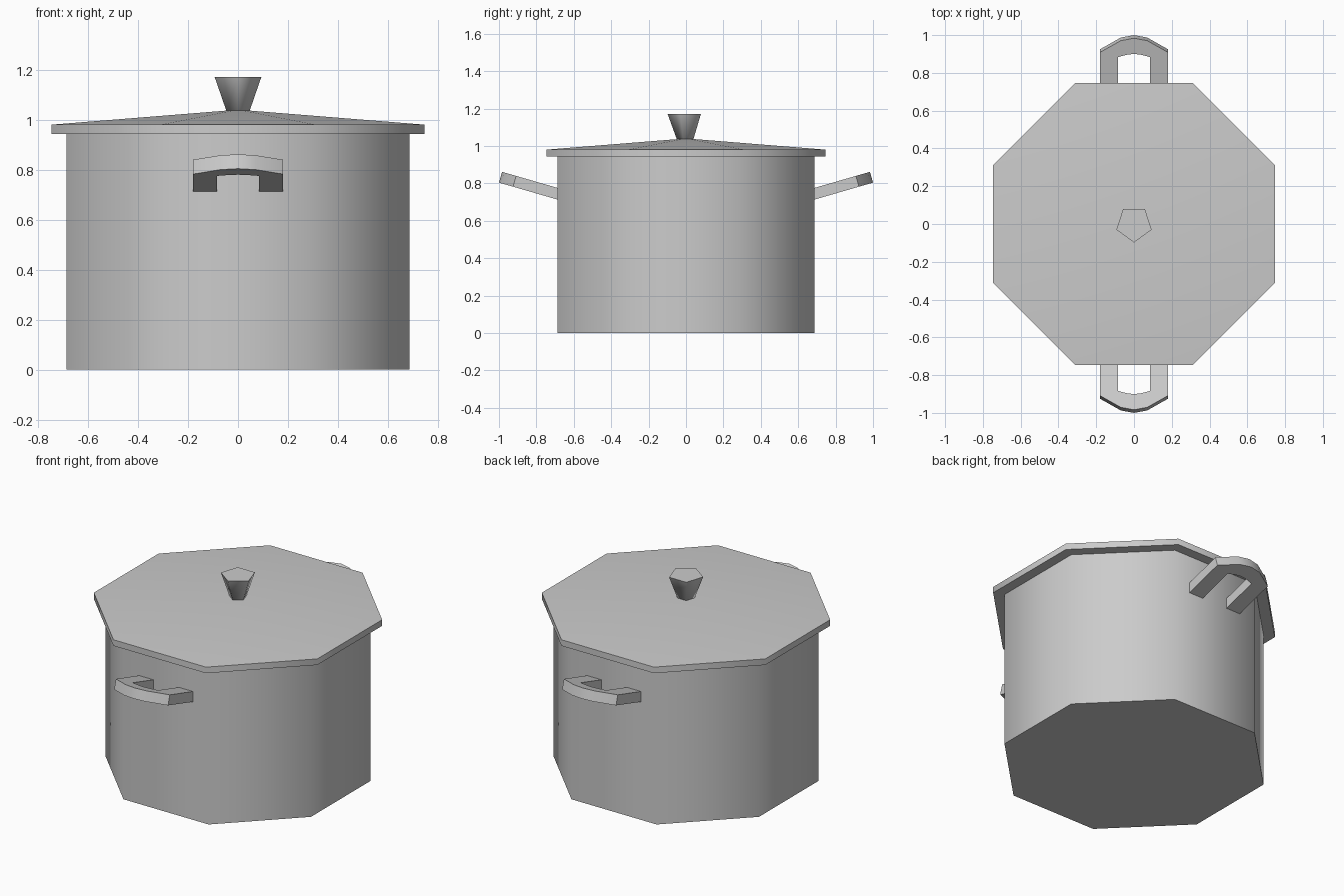
import bpy, bmesh, math

if "Cube" in bpy.data.objects:
    bpy.data.objects.remove(bpy.data.objects["Cube"])


def finish(name, bm, angle):
    bmesh.ops.recalc_face_normals(bm, faces=bm.faces)
    for f in bm.faces:
        f.smooth = True
    me = bpy.data.meshes.new(name)
    bm.to_mesh(me)
    bm.free()
    me.set_sharp_from_angle(angle=math.radians(angle))
    ob = bpy.data.objects.new(name, me)
    bpy.context.collection.objects.link(ob)
    return ob


def prism(name, sides, phase, profile, angle, apex=None):
    """Stack of (radius, z) rings, capped below and capped or pointed above."""
    bm = bmesh.new()
    rings = []
    for r, z in profile:
        rings.append([bm.verts.new((r * math.cos(phase + 2 * math.pi * i / sides),
                                    r * math.sin(phase + 2 * math.pi * i / sides), z))
                      for i in range(sides)])
    for a, b in zip(rings, rings[1:]):
        for i in range(sides):
            j = (i + 1) % sides
            bm.faces.new((a[i], a[j], b[j], b[i]))
    bm.faces.new(rings[0])
    if apex is None:
        bm.faces.new(rings[-1])
    else:
        tip = bm.verts.new((0, 0, apex))
        for i in range(sides):
            bm.faces.new((rings[-1][i], rings[-1][(i + 1) % sides], tip))
    return finish(name, bm, angle)


def handle(name, side):
    """Tilted U-shaped handle swept through matching outer and inner points."""
    half = [((-.18, .67), (-.085, .67)), ((-.18, .925), (-.085, .90)),
            ((-.07, .987), (-.04, .912)), ((0, 1.0), (0, .917))]
    path = half + [((-o[0], o[1]), (-i[0], i[1])) for o, i in reversed(half[:-1])]
    bm = bmesh.new()

    def vert(p, top):
        x, y = p
        z = .714 + .29 * (y - .69)
        if top:
            y, z = y - .0165, z + .0575
        return bm.verts.new((x * side, y * side, z))

    sections = [[vert(o, 0), vert(i, 0), vert(i, 1), vert(o, 1)] for o, i in path]
    for a, b in zip(sections, sections[1:]):
        for k in range(4):
            m = (k + 1) % 4
            bm.faces.new((a[k], a[m], b[m], b[k]))
    bm.faces.new(sections[0])
    bm.faces.new(sections[-1])
    return finish(name, bm, 40)


corner = 1 / math.cos(math.pi / 8)  # flat-side distance to corner radius

# Octagonal pot and shallow pointed lid
prism("pot_body", 8, math.pi / 8, [(.687 * corner, 0), (.687 * corner, .945)], 50)
prism("lid", 8, math.pi / 8, [(.747 * corner, .943), (.747 * corner, .98)], 50, apex=1.04)

# Five-sided flared knob
prism("lid_knob", 5, -math.pi / 2, [(.047, 1.03), (.098, 1.17)], 80)

# Side handles
handle("back_handle", 1)
handle("front_handle", -1)
